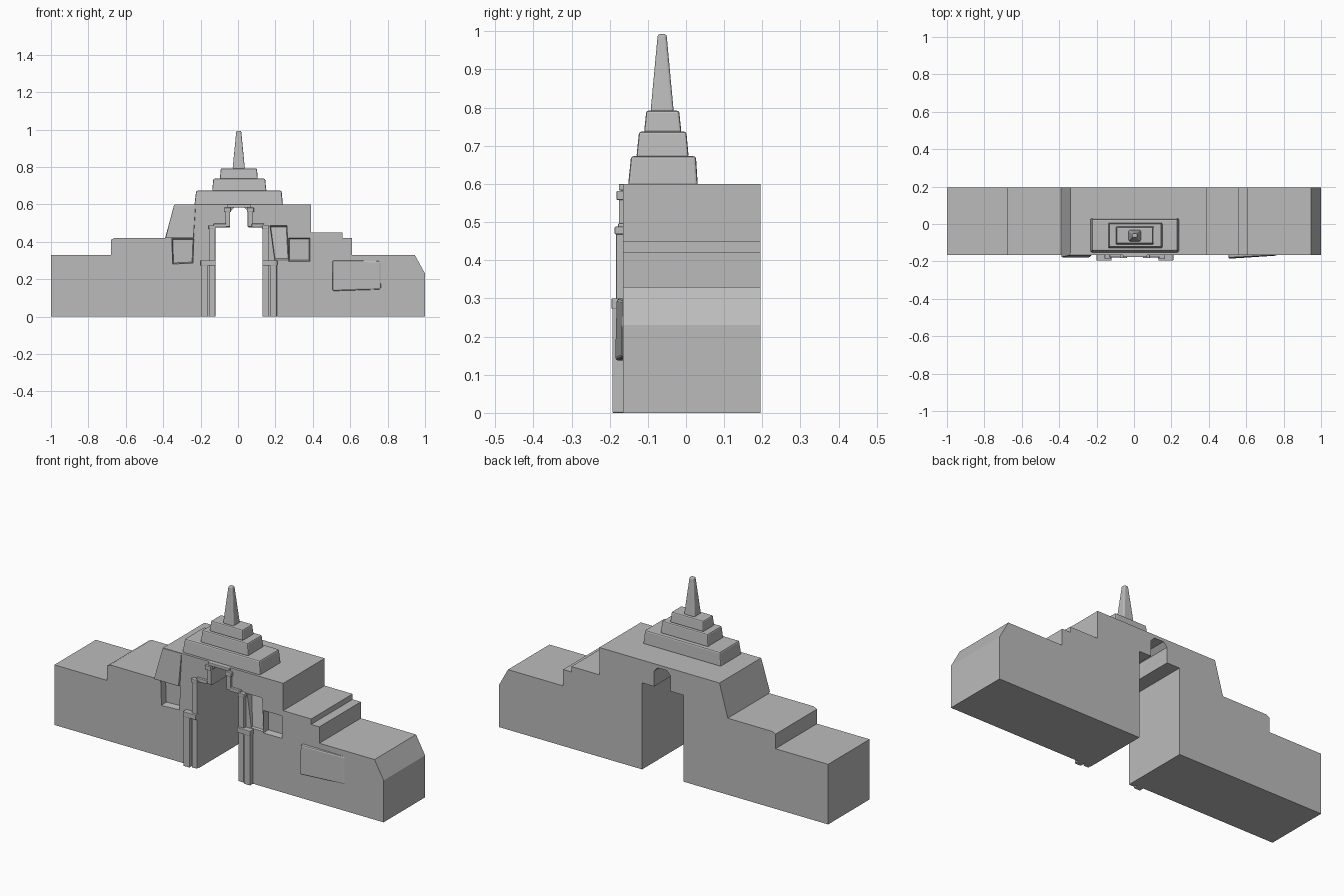
import bpy, bmesh

if "Cube" in bpy.data.objects:
    bpy.data.objects.remove(bpy.data.objects["Cube"])

stone = bpy.data.materials.new("grey stone")
stone.diffuse_color = (0.5, 0.5, 0.5, 1)
stone.use_nodes = True
stone.node_tree.nodes["Principled BSDF"].inputs["Base Color"].default_value = stone.diffuse_color
FRONT, BACK = -0.165, 0.195


def finish(name, bm, bevel=0.0, segments=2):
    bmesh.ops.recalc_face_normals(bm, faces=bm.faces)
    me = bpy.data.meshes.new(name)
    bm.to_mesh(me)
    bm.free()
    ob = bpy.data.objects.new(name, me)
    bpy.context.collection.objects.link(ob)
    me.materials.append(stone)
    if bevel:
        m = ob.modifiers.new("soft edges", 'BEVEL')
        m.width, m.segments = bevel, segments
    return ob


def loft(name, a, b, bevel=0.0, segments=2):
    """Solid between two matching rings of points."""
    bm = bmesh.new()
    va = [bm.verts.new(p) for p in a]
    vb = [bm.verts.new(p) for p in b]
    n = len(a)
    bm.faces.new(va)
    bm.faces.new(vb[::-1])
    for i in range(n):
        j = (i + 1) % n
        bm.faces.new((va[i], vb[i], vb[j], va[j]))
    return finish(name, bm, bevel, segments)


def plate(name, quad, depths, back=-0.15, bevel=0.004):
    """Relief on the front wall: quad of (x, z), with a front y per corner."""
    return loft(name, [(x, y, z) for (x, z), y in zip(quad, depths)],
                [(x, back, z) for x, z in quad], bevel)


def block(name, x0, x1, z0, z1, y, bevel=0.003):
    return plate(name, [(x0, z0), (x1, z0), (x1, z1), (x0, z1)], [y] * 4, bevel=bevel)


def tier(name, z0, z1, lo, hi, bevel, segments=2):
    """Tapered block; lo and hi are (x0, x1, y0, y1)."""
    ring = lambda r, z: [(r[0], r[2], z), (r[1], r[2], z), (r[1], r[3], z), (r[0], r[3], z)]
    return loft(name, ring(lo, z0), ring(hi, z1), bevel, segments)


# Stepped wall with the gateway cut through
outline = [(-1, 0), (-1, .33), (-.68, .33), (-.68, .41), (-.66, .42), (-.39, .42),
           (-.34, .6), (.39, .6), (.39, .45), (.56, .45), (.56, .42), (.61, .42),
           (.61, .33), (.945, .33), (1, .23), (1, 0), (.13, 0), (.13, .475),
           (.057, .475), (.057, .56), (.035, .583), (-.02, .583), (-.042, .56),
           (-.042, .475), (-.12, .475), (-.12, 0)]
wall = loft("gate_wall", [(x, FRONT, z) for x, z in outline],
            [(x, BACK, z) for x, z in outline])

# Recessed panels in the front wall
recesses = [
    ([(-.35, .28), (-.24, .285), (-.235, .418), (-.355, .418)], [.035] * 4),
    ([(.27, .295), (.385, .295), (.385, .42), (.27, .42)], [.035] * 4),
    ([(.195, .30), (.272, .30), (.262, .487), (.17, .487)], [.008, .008, .035, .035]),
]
for i, (quad, depth) in enumerate(recesses):
    cx = sum(p[0] for p in quad) / 4
    cz = sum(p[1] for p in quad) / 4
    inner = [(cx + (x - cx) * .9, FRONT + d, cz + (z - cz) * .9)
             for (x, z), d in zip(quad, depth)]
    cut = loft("recess_cutter", [(x, FRONT, z) for x, z in quad], inner)
    # push the open end out in front of the wall
    for v in cut.data.vertices[:4]:
        v.co.y -= .005
    cut.hide_render = True
    m = wall.modifiers.new("recess", 'BOOLEAN')
    m.operation, m.object, m.solver = 'DIFFERENCE', cut, 'EXACT'
    bpy.context.view_layer.objects.active = wall
    bpy.ops.object.modifier_apply(modifier=m.name)
    bpy.data.objects.remove(cut)

# Raised panels
plate("left_upper_panel", [(-.388, .42), (-.237, .42), (-.226, .598), (-.342, .598)],
      [-.178, -.178, -.168, -.168])
plate("right_lower_panel", [(.505, .137), (.765, .145), (.765, .298), (.505, .3)],
      [-.186, -.169, -.167, -.182], bevel=.008)

# Pillars, caps and stepped arch trim on both sides of the gateway
MID = .005
for side, s in (("left", -1), ("right", 1)):
    def trim(part, a, b, z0, z1, y):
        x0, x1 = sorted((MID + s * a, MID + s * b))
        block(side + "_" + part, x0, x1, z0, z1, y)
    trim("lower_pillar", .165, .203, 0, .275, -.193)
    trim("lower_pillar_cap", .125, .205, .272, .3, -.195)
    trim("upper_pillar", .126, .158, 0, .47, -.183)
    trim("upper_pillar_cap", .124, .162, .468, .488, -.187)
    trim("arch_step", .068, .135, .477, .497, -.178)
    trim("arch_pilaster", .047, .073, .48, .562, -.176)
    trim("arch_pilaster_cap", .043, .08, .558, .582, -.182)
block("arch_lintel", -.06, .07, .583, .6, -.176)

# Stepped roof and spire
tier("roof_lower_tier", .595, .673, (-.233, .24, -.152, .031), (-.224, .233, -.144, .026), .007)
tier("roof_middle_tier", .67, .737, (-.138, .152, -.13, .007), (-.132, .145, -.123, .001), .006)
tier("roof_upper_tier", .735, .792, (-.097, .106, -.11, -.012), (-.092, .101, -.104, -.018), .006)
tier("spire", .788, .993, (-.029, .037, -.093, -.032), (-.009, .017, -.074, -.051), .007, 3)
